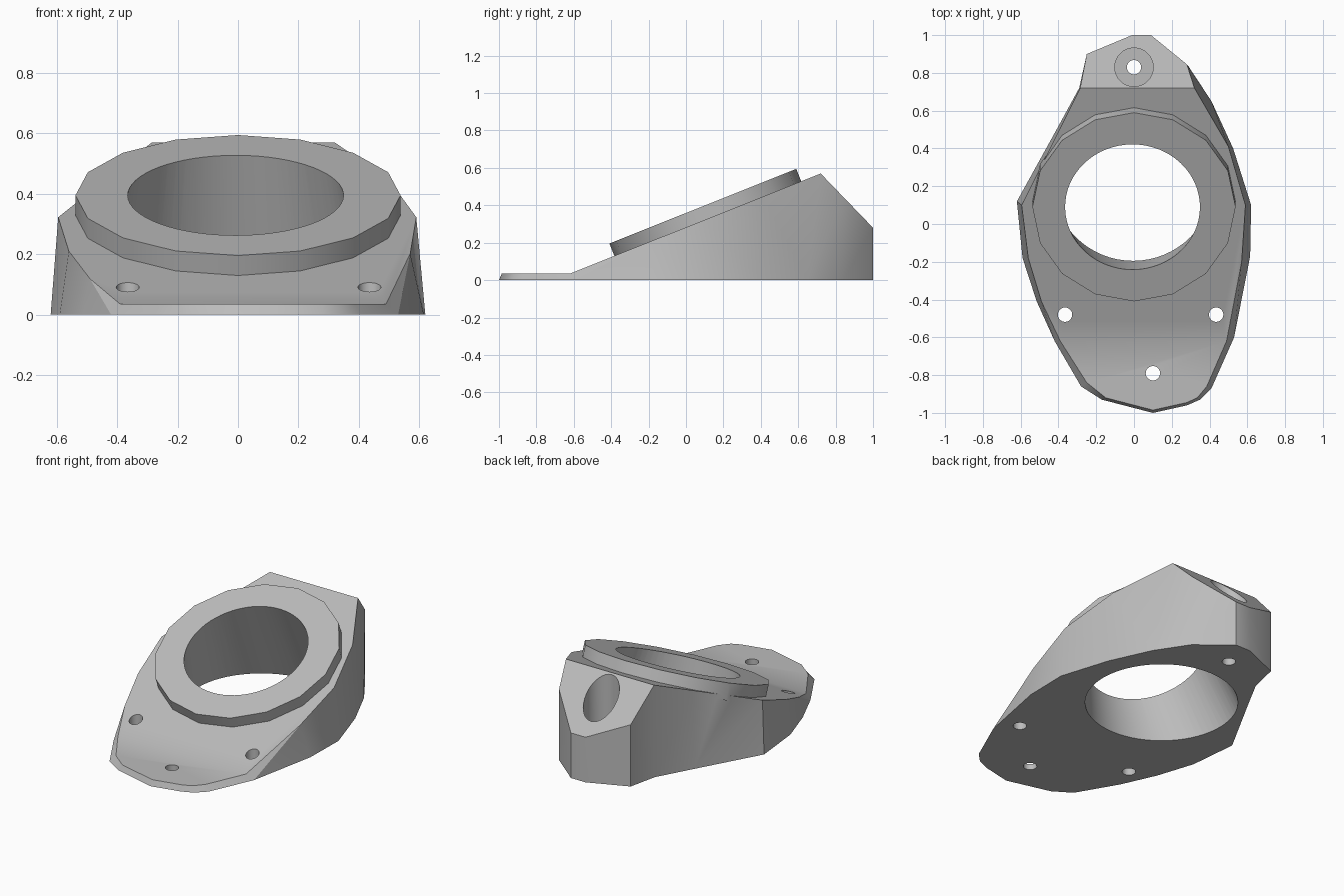
import bpy
import bmesh
from math import sin, cos, pi, atan, radians
from mathutils import Vector, Matrix

default = bpy.data.objects.get("Cube")
if default:
    bpy.data.objects.remove(default)

# Single grey plastic
grey = bpy.data.materials.new("plain_grey")
grey.use_nodes = True
colour = (0.5, 0.5, 0.5, 1)
grey.diffuse_color = colour
grey.node_tree.nodes["Principled BSDF"].inputs["Base Color"].default_value = colour

FRONT, RIDGE = -0.62, 0.72      # crease lines of the upper surface
LOW, HIGH = 0.035, 0.57
SLOPE = (HIGH - LOW) / (RIDGE - FRONT)
TILT = Matrix.Rotation(atan(SLOPE), 3, 'X')


def top_height(y):
    """Flat toe, long ramp, then a steep fall at the back."""
    if y <= FRONT:
        return LOW
    if y <= RIDGE:
        return LOW + (y - FRONT) * SLOPE
    return HIGH - (y - RIDGE) * 1.036


def make_object(name, bm):
    bmesh.ops.recalc_face_normals(bm, faces=bm.faces[:])
    mesh = bpy.data.meshes.new(name)
    bm.to_mesh(mesh)
    bm.free()
    mesh.materials.append(grey)
    ob = bpy.data.objects.new(name, mesh)
    bpy.context.collection.objects.link(ob)
    return ob


def bridge(bm, low, high):
    n = len(low)
    for i in range(n):
        j = (i + 1) % n
        bm.faces.new((low[i], low[j], high[j], high[i]))


def loft(name, low_points, high_points):
    """Closed solid between two matching rings."""
    bm = bmesh.new()
    low = [bm.verts.new(p) for p in low_points]
    high = [bm.verts.new(p) for p in high_points]
    bridge(bm, low, high)
    bm.faces.new(low[::-1])
    bm.faces.new(high)
    return make_object(name, bm)


def circle(radius, sides, centre, turn=Matrix.Identity(3)):
    angles = [2 * pi * i / sides for i in range(sides)]
    return [Vector(centre) + turn @ Vector((radius * cos(a), radius * sin(a), 0))
            for a in angles]


def cylinder(name, x, y, radius, z0, z1):
    return loft(name, circle(radius, 32, (x, y, z0)), circle(radius, 32, (x, y, z1)))


def combine(target, other, operation):
    mod = target.modifiers.new(operation.lower(), 'BOOLEAN')
    mod.operation = operation
    mod.solver = 'EXACT'
    mod.object = other
    bpy.context.view_layer.objects.active = target
    bpy.ops.object.modifier_apply(modifier=mod.name)
    bpy.data.objects.remove(other)


# Body outline: foot x, foot y, upper rim x, upper rim y
outline = [
    (.1, -1, .1, -.985), (.28, -.96, .28, -.945), (.35, -.93, .335, -.92),
    (.41, -.87, .385, -.86), (.53, -.6, .49, FRONT), (.615, -.17, .57, -.2),
    (.62, .1, .59, .1), (.525, .4, .5, .41), (.41, .65, .32, RIDGE),
    (.285, .84, .28, .845), (.09, 1, .09, 1), (-.01, 1, -.01, 1),
    (-.25, .9, -.25, .9), (-.29, .72, -.285, RIDGE), (-.41, .5, -.395, .5),
    (-.62, .12, -.595, .1), (-.59, -.18, -.56, -.18), (-.515, -.41, -.49, -.41),
    (-.42, -.62, -.39, FRONT), (-.28, -.86, -.25, -.84), (-.17, -.93, -.15, -.92),
]

# Wedge body with three flat upper faces
bm = bmesh.new()
foot = [bm.verts.new((a, b, 0)) for a, b, c, d in outline]
rim = [bm.verts.new((c, d, top_height(d))) for a, b, c, d in outline]
bridge(bm, foot, rim)
bm.faces.new(foot[::-1])
for y0, y1 in ((-2, FRONT), (FRONT, RIDGE), (RIDGE, 2)):
    bm.faces.new([v for v in rim if y0 - .001 < v.co.y < y1 + .001])
bmesh.ops.triangulate(bm, faces=[f for f in bm.faces if len(f.verts) == 4])
body = make_object("wedge_body", bm)

# Sixteen-sided collar lying on the ramp
collar_top = Vector((0, .09, .395))
normal = TILT @ Vector((0, 0, 1))
collar = loft("collar", circle(.538, 16, collar_top - normal * .1, TILT),
              circle(.538, 16, collar_top, TILT))
combine(body, collar, 'UNION')

# Main opening, flaring from the tilted collar to a wider round at the base
base_ring = circle(.43, 64, (-.005, .235, 0))
mouth_ring = circle(.357, 64, collar_top + Vector((-.008, 0, 0)), TILT)
opening = loft("opening_cutter",
               [b.lerp(m, -.15) for b, m in zip(base_ring, mouth_ring)],
               [b.lerp(m, 1.15) for b, m in zip(base_ring, mouth_ring)])
combine(body, opening, 'DIFFERENCE')

# Screw holes and the deep counterbore at the back
for x, y in ((-.365, -.48), (.435, -.48), (.1, -.79), (0, .83)):
    combine(body, cylinder("screw_cutter", x, y, .038, -.1, 1), 'DIFFERENCE')
combine(body, cylinder("counterbore_cutter", 0, .83, .102, .2, 1), 'DIFFERENCE')

body.name = "tilted_mount"
bpy.ops.object.select_all(action='DESELECT')
body.select_set(True)
bpy.context.view_layer.objects.active = body
bpy.ops.object.shade_smooth_by_angle(angle=radians(25))
